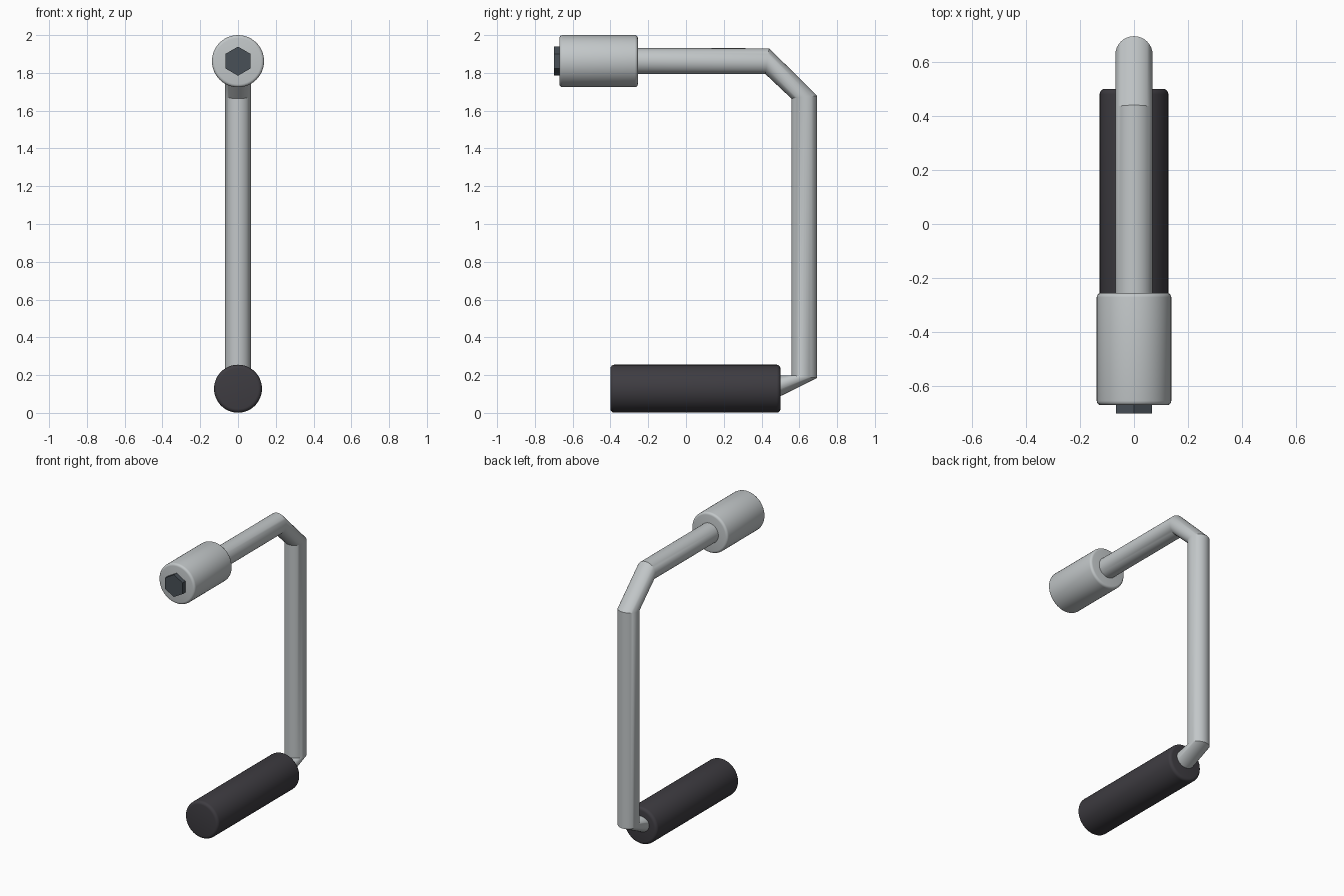
import bpy, bmesh
from math import sin, cos, pi, radians
from mathutils import Vector

cube = bpy.data.objects.get("Cube")
if cube:
    bpy.data.objects.remove(cube, do_unlink=True)


def material(name, rgb):
    m = bpy.data.materials.new(name)
    m.use_nodes = True
    m.diffuse_color = (*rgb, 1)
    m.node_tree.nodes["Principled BSDF"].inputs["Base Color"].default_value = (*rgb, 1)
    return m


steel = material("light steel", (0.54, 0.57, 0.58))
dark_steel = material("dark steel", (0.065, 0.08, 0.095))
rubber = material("black rubber", (0.048, 0.045, 0.053))


def tube(name, rings, sides, mat, smooth_angle=30):
    """Loft circles lying across the YZ plane; each ring is (y, z, radius, tilt)."""
    bm = bmesh.new()
    loops = []
    for y, z, r, tilt in rings:
        # up is the in-plane direction of the ring, turned from +z toward +y
        up = Vector((0, sin(radians(tilt)), cos(radians(tilt))))
        centre = Vector((0, y, z))
        loops.append([bm.verts.new(centre + up * r * cos(a) + Vector((r * sin(a), 0, 0)))
                      for a in (2 * pi * i / sides for i in range(sides))])
    for a, b in zip(loops, loops[1:]):
        for i in range(sides):
            j = (i + 1) % sides
            bm.faces.new((a[i], a[j], b[j], b[i]))
    bm.faces.new(loops[0])
    bm.faces.new(loops[-1])
    bmesh.ops.recalc_face_normals(bm, faces=bm.faces)
    mesh = bpy.data.meshes.new(name)
    bm.to_mesh(mesh)
    bm.free()
    mesh.materials.append(mat)
    ob = bpy.data.objects.new(name, mesh)
    bpy.context.collection.objects.link(ob)
    bpy.ops.object.select_all(action='DESELECT')
    ob.select_set(True)
    bpy.context.view_layer.objects.active = ob
    bpy.ops.object.shade_smooth_by_angle(angle=radians(smooth_angle))
    return ob


def rounded_cylinder(name, y0, y1, z, r, edge, mat):
    steps = [i * pi / 8 for i in range(5)]
    front = [(y0 + edge * (1 - sin(a)), z, r - edge * (1 - cos(a)), 0) for a in reversed(steps)]
    front = [(y0 + edge * (1 - cos(a)), z, r - edge * (1 - sin(a)), 0) for a in steps]
    back = [(y0 + y1 - y, z, rad, 0) for y, z, rad, _ in reversed(front)]
    return tube(name, front + back, 48, mat)


AXLE_Z, GRIP_Z, ROD = 1.862, 0.128, 0.069

# Bent rod: axle, slanted shoulder, long arm, short slant into the grip
tube("crank_rod", [
    (-0.30, AXLE_Z, ROD, 0),
    (0.43, AXLE_Z, ROD, 8),
    (0.626, 1.672, ROD, 84),
    (0.626, 0.192, ROD, 96),
    (0.44, GRIP_Z, ROD, 180),
], 32, steel)

# Socket collar and the hexagonal drive tip
rounded_cylinder("socket_collar", -0.67, -0.255, AXLE_Z, 0.138, 0.016, steel)
tube("hex_drive", [(-0.70, AXLE_Z, 0.077, 0), (-0.60, AXLE_Z, 0.077, 0)], 6, dark_steel)

# Hand grip
rounded_cylinder("hand_grip", -0.40, 0.50, GRIP_Z, 0.127, 0.02, rubber)
